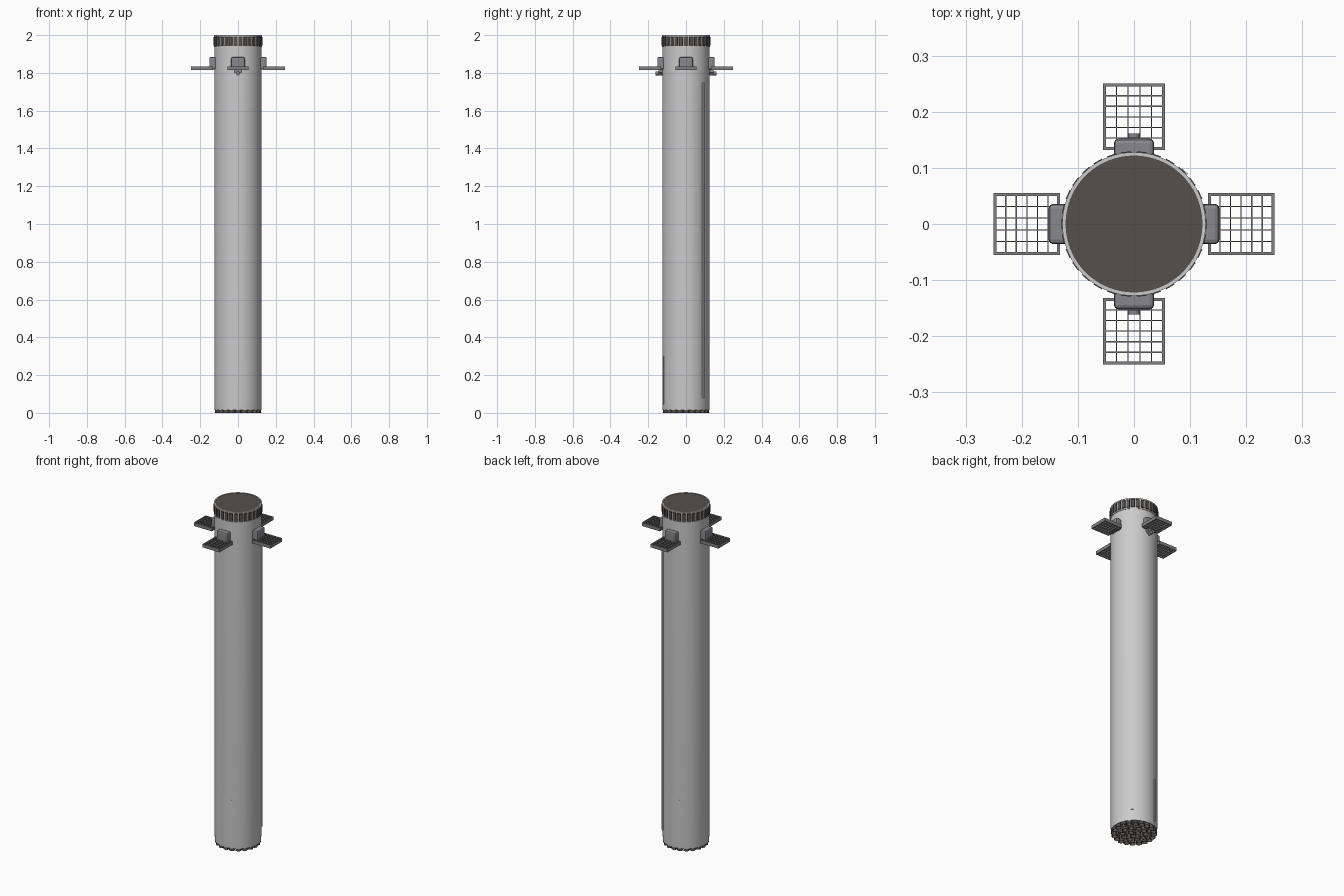
import bpy, bmesh, math
from mathutils import Matrix, Vector

if "Cube" in bpy.data.objects:
    bpy.data.objects.remove(bpy.data.objects["Cube"])


def material(name, r, g, b):
    m = bpy.data.materials.new(name)
    m.diffuse_color = (r, g, b, 1)
    m.use_nodes = True
    m.node_tree.nodes["Principled BSDF"].inputs["Base Color"].default_value = m.diffuse_color
    return m


STEEL = material("steel", 0.62, 0.63, 0.65)
DARK = material("dark_steel", 0.09, 0.08, 0.075)
FIN = material("fin_grey", 0.22, 0.22, 0.23)
BOX = material("housing_grey", 0.25, 0.25, 0.27)


def finish(name, bm, mat, smooth=False):
    bmesh.ops.recalc_face_normals(bm, faces=bm.faces)
    me = bpy.data.meshes.new(name)
    bm.to_mesh(me)
    bm.free()
    me.materials.append(mat)
    ob = bpy.data.objects.new(name, me)
    bpy.context.collection.objects.link(ob)
    if smooth:
        bpy.ops.object.select_all(action='DESELECT')
        ob.select_set(True)
        bpy.context.view_layer.objects.active = ob
        bpy.ops.object.shade_smooth_by_angle(angle=math.radians(35))
    return ob


def lathe(bm, profile, segs, centre=(0, 0), closed=False):
    """Revolve (radius, z) points; a zero radius becomes a pole."""
    rings = []
    for r, z in profile:
        n = segs if r > 0 else 1
        rings.append([bm.verts.new((centre[0] + r * math.cos(math.tau * i / segs),
                                    centre[1] + r * math.sin(math.tau * i / segs), z)) for i in range(n)])
    pairs = list(zip(rings, rings[1:])) + ([(rings[-1], rings[0])] if closed else [])
    for a, b in pairs:
        for i in range(segs):
            j = (i + 1) % segs
            f = [a[i % len(a)], a[j % len(a)], b[j % len(b)], b[i % len(b)]]
            bm.faces.new(list(dict.fromkeys(f)))


def box(bm, x, y, z, angle=0):
    """Box from (min, max) ranges, then turned about the z axis by angle."""
    c = Vector(((x[0] + x[1]) / 2, (y[0] + y[1]) / 2, (z[0] + z[1]) / 2))
    m = (Matrix.Rotation(angle, 4, 'Z') @ Matrix.Translation(c)
         @ Matrix.Diagonal((x[1] - x[0], y[1] - y[0], z[1] - z[0], 1)))
    return bmesh.ops.create_cube(bm, size=1, matrix=m)['verts']


# tank body with hollow engine skirt
bm = bmesh.new()
lathe(bm, [(0, 0.045), (0.1215, 0.045), (0.1215, 0.015), (0.1235, 0.015), (0.125, 0.05),
           (0.125, 1.94), (0, 1.94)], 72)
finish("tank_body", bm, STEEL, True)

# vented top ring: dark core and cap, thin rims, upright posts
bm = bmesh.new()
lathe(bm, [(0.123, 1.935), (0.123, 1.998), (0, 1.998)], 72)
finish("vent_core", bm, DARK, True)
bm = bmesh.new()
for z0, z1 in ((1.936, 1.943), (1.993, 2.0)):
    lathe(bm, [(0.122, z0), (0.128, z0), (0.128, z1), (0.122, z1)], 72, closed=True)
finish("vent_rims", bm, STEEL, True)
bm = bmesh.new()
for i in range(30):
    a = math.tau * (i + 0.5) / 30
    box(bm, (0.121, 0.1275), (-0.003, 0.003), (1.94, 1.996), a)
finish("vent_posts", bm, STEEL)
bm = bmesh.new()
for i in range(30):
    box(bm, (0.121, 0.1295), (-0.0085, 0.0085), (1.946, 1.990), math.tau * i / 30)
finish("vent_louvres", bm, DARK)

# four grid fins with their housings
X0, X1, HALF, Z = 0.132, 0.25, 0.055, (1.815, 1.835)
for k in range(4):
    a = k * math.pi / 2
    bm = bmesh.new()
    for i in range(7):
        t = 0.0025 if i in (0, 6) else 0.001
        c = X0 + 0.0025 + (X1 - X0 - 0.005) * i / 6
        box(bm, (c - t, c + t), (-HALF, HALF), Z, a)
    for i in range(6):
        t = 0.0025 if i in (0, 5) else 0.001
        c = (HALF - 0.0025) * (2 * i / 5 - 1)
        box(bm, (X0, X1), (c - t, c + t), Z, a)
    finish(f"grid_fin_{k}", bm, FIN)

    bm = bmesh.new()
    box(bm, (0.115, 0.152), (-0.036, 0.036), (1.818, 1.883), a)
    ob = finish(f"fin_housing_{k}", bm, BOX)
    bev = ob.modifiers.new("bevel", 'BEVEL')
    bev.width, bev.segments = 0.008, 2

# pointed brackets and lugs under the front and back fins
for side, name in ((-1, "front"), (1, "back")):
    bm = bmesh.new()
    outline = [(-0.02, 1.817), (0.02, 1.817), (0.02, 1.803), (0, 1.785), (-0.02, 1.803)]
    f = bm.faces.new([bm.verts.new((x, side * 0.12, z)) for x, z in outline])
    ext = bmesh.ops.extrude_face_region(bm, geom=[f])['geom']
    bmesh.ops.translate(bm, verts=[v for v in ext if isinstance(v, bmesh.types.BMVert)],
                        vec=(0, side * 0.025, 0))
    m = Matrix.Translation((0, side * 0.146, 1.797)) @ Matrix.Rotation(math.pi / 2, 4, 'X')
    bmesh.ops.create_cone(bm, cap_ends=True, segments=16, radius1=0.01, radius2=0.01,
                          depth=0.03, matrix=m)
    finish(f"{name}_bracket", bm, BOX)

# long cable raceway and two short pipes
bm = bmesh.new()
box(bm, (0.12, 0.131), (-0.007, 0.007), (0.08, 1.75), math.radians(46))
finish("cable_raceway", bm, STEEL)
bm = bmesh.new()
for deg in (-70, 110):
    box(bm, (0.12, 0.1295), (-0.004, 0.004), (0.045, 0.3), math.radians(deg))
finish("short_pipes", bm, STEEL)

# engine cluster: rings of 3, 10 and 20 open bells
bm = bmesh.new()
for count, radius in ((3, 0.022), (10, 0.062), (20, 0.107)):
    for i in range(count):
        a = math.tau * i / count
        lathe(bm, [(0.006, 0.05), (0.0115, 0.03), (0.0145, 0.015), (0.0165, 0.0), (0.015, 0.0),
                   (0.013, 0.015), (0.010, 0.03), (0, 0.042)], 20,
              (radius * math.cos(a), radius * math.sin(a)))
finish("engine_bells", bm, DARK, True)
